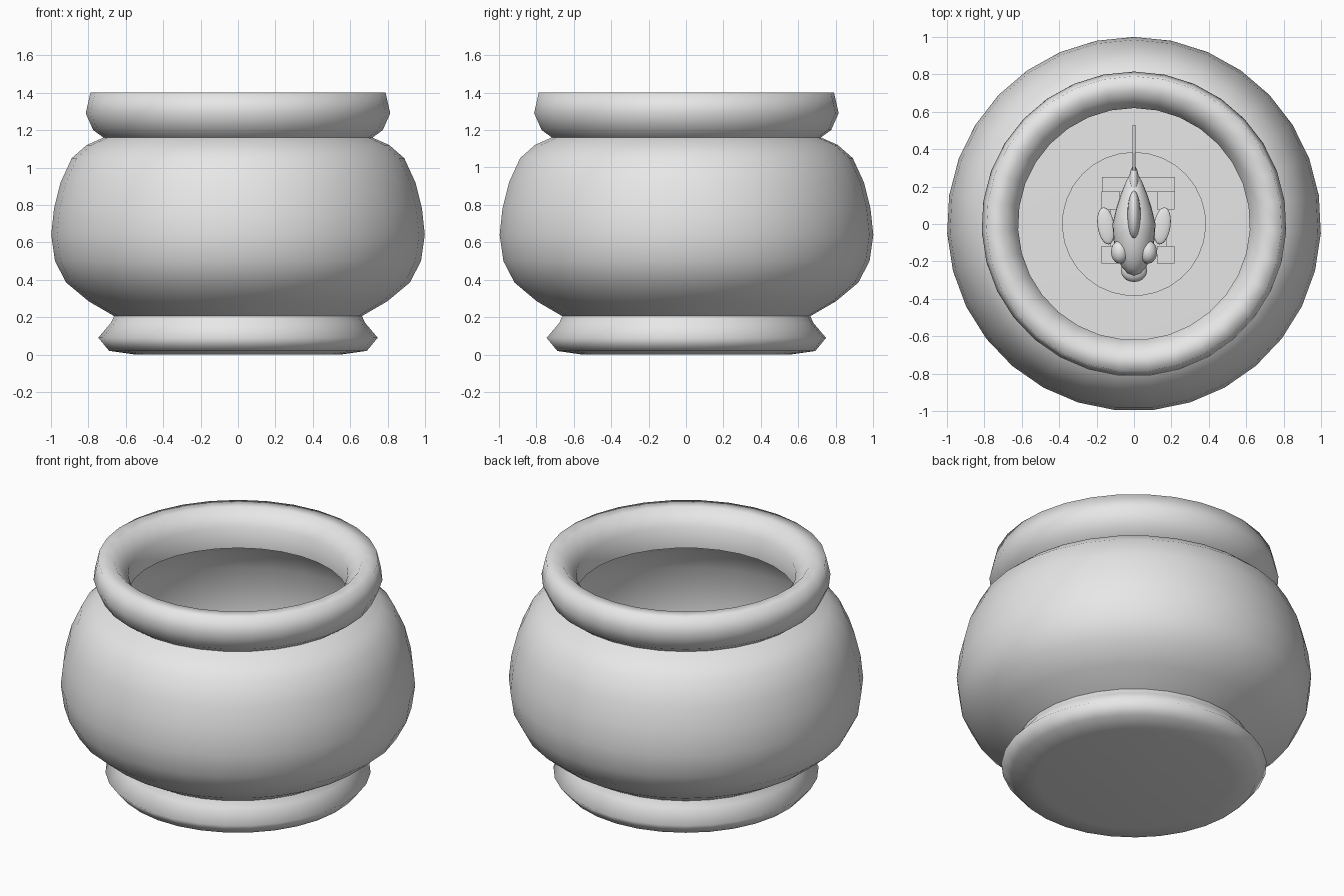
import bpy, bmesh, math
from mathutils import Matrix, Vector

cube = bpy.data.objects.get("Cube")
if cube:
    bpy.data.objects.remove(cube)

grey = bpy.data.materials.new("plain grey")
grey.use_nodes = True
grey.diffuse_color = (0.8, 0.8, 0.8, 1)
grey.node_tree.nodes["Principled BSDF"].inputs["Base Color"].default_value = (0.8, 0.8, 0.8, 1)

SEGMENTS = 31


def finish(name, bm, smooth=True):
    mesh = bpy.data.meshes.new(name)
    for f in bm.faces:
        f.smooth = smooth
    bm.to_mesh(mesh)
    bm.free()
    mesh.materials.append(grey)
    obj = bpy.data.objects.new(name, mesh)
    bpy.context.collection.objects.link(obj)
    return obj


def lathe(name, profile):
    """Spin (radius, height) points about z; a rising profile faces outward."""
    bm = bmesh.new()
    rings = []
    for r, z in profile:
        ring = []
        for j in range(SEGMENTS):
            a = math.pi / 2 + math.tau * j / SEGMENTS
            ring.append(bm.verts.new((r * math.cos(a), r * math.sin(a), z)))
        rings.append(ring)
    for low, high in zip(rings, rings[1:]):
        for j in range(SEGMENTS):
            k = (j + 1) % SEGMENTS
            bm.faces.new((low[j], low[k], high[k], high[j]))
    bmesh.ops.remove_doubles(bm, verts=bm.verts, dist=0.0001)
    return finish(name, bm)


def ball(name, centre, radii, turn=0):
    bm = bmesh.new()
    bmesh.ops.create_uvsphere(bm, u_segments=20, v_segments=12, radius=1)
    m = Matrix.Translation(centre) @ Matrix.Rotation(turn, 4, "Z") @ Matrix.Diagonal((*radii, 1))
    bmesh.ops.transform(bm, matrix=m, verts=bm.verts)
    return finish(name, bm)


def box(name, centre, size):
    bm = bmesh.new()
    bmesh.ops.create_cube(bm, size=1)
    m = Matrix.Translation(centre) @ Matrix.Diagonal((*size, 1))
    bmesh.ops.transform(bm, matrix=m, verts=bm.verts)
    return finish(name, bm, False)


def fin(name, outline, width):
    """Upright plate from (y, z) points."""
    bm = bmesh.new()
    face = bm.faces.new([bm.verts.new((-width / 2, y, z)) for y, z in outline])
    out = bmesh.ops.extrude_face_region(bm, geom=[face])
    moved = [v for v in out["geom"] if isinstance(v, bmesh.types.BMVert)]
    bmesh.ops.translate(bm, vec=Vector((width, 0, 0)), verts=moved)
    bmesh.ops.recalc_face_normals(bm, faces=bm.faces)
    return finish(name, bm, False)


# Bowl: foot, outer wall, rolled rim, inner wall
lathe("foot", [(0, 0), (0.55, 0.0), (0.69, 0.02), (0.748, 0.09), (0.68, 0.17), (0.662, 0.21)])
wall = [(0.662, 0.205), (0.80, 0.285), (0.92, 0.385), (0.98, 0.5), (1.0, 0.64),
        (0.985, 0.78), (0.95, 0.92), (0.89, 1.05), (0.81, 1.12), (0.72, 1.16)]
lathe("bowl_wall", wall)
lathe("rim", [(0.72, 1.16), (0.775, 1.2), (0.815, 1.29), (0.79, 1.4), (0.70, 1.4), (0.62, 1.31), (0.62, 1.18)])
inner = [(0.62, 1.18)] + [(r - 0.03, z) for r, z in reversed(wall[1:-1])] + [(0.63, 0.235)]
lathe("inner_wall", inner)

# Floor with a low round step
lathe("floor", [(0.63, 0.235), (0.38, 0.24), (0, 0.24)])
lathe("floor_step", [(0.385, 0.24), (0.385, 0.255)])
lathe("floor_step_top", [(0.385, 0.255), (0, 0.255)])

# Small castle
box("castle_keep", (0.025, 0.02, 0.35), (0.30, 0.38, 0.19))
box("castle_back_wall", (0.025, 0.21, 0.36), (0.39, 0.08, 0.21))
for side, x in (("right", -0.125), ("left", 0.17)):
    for end, y in (("front", -0.165), ("back", 0.125)):
        box(f"castle_tower_{side}_{end}", (x, y, 0.38), (0.09, 0.09, 0.25))
        box(f"castle_tower_cap_{side}_{end}", (x, y, 0.515), (0.095, 0.095, 0.03))

# Fish swimming toward the front
Z = 0.72
body = ball("fish_body", (0, 0, Z), (0.115, 0.28, 0.14))
for v in body.data.vertices:
    if v.co.y > 0:
        t = 1 - 1.6 * v.co.y
        v.co.x *= t
        v.co.z = Z + (v.co.z - Z) * t
ball("fish_mouth", (0, -0.25, Z - 0.02), (0.07, 0.06, 0.04))
for side, s in (("right", -1), ("left", 1)):
    ball(f"fish_eye_{side}", (s * 0.075, -0.15, Z + 0.06), (0.048, 0.062, 0.05))
    ball(f"fish_side_fin_{side}", (s * 0.15, -0.01, Z - 0.04), (0.045, 0.1, 0.015), s * -0.15)
ball("fish_back_fin", (0, 0.05, Z + 0.12), (0.035, 0.13, 0.08))
ball("fish_tail_root", (0, 0.19, Z), (0.03, 0.12, 0.07))
fin("fish_tail", [(0.2, Z), (0.38, Z + 0.08), (0.53, Z + 0.1), (0.44, Z), (0.53, Z - 0.14), (0.38, Z - 0.09)], 0.016)
